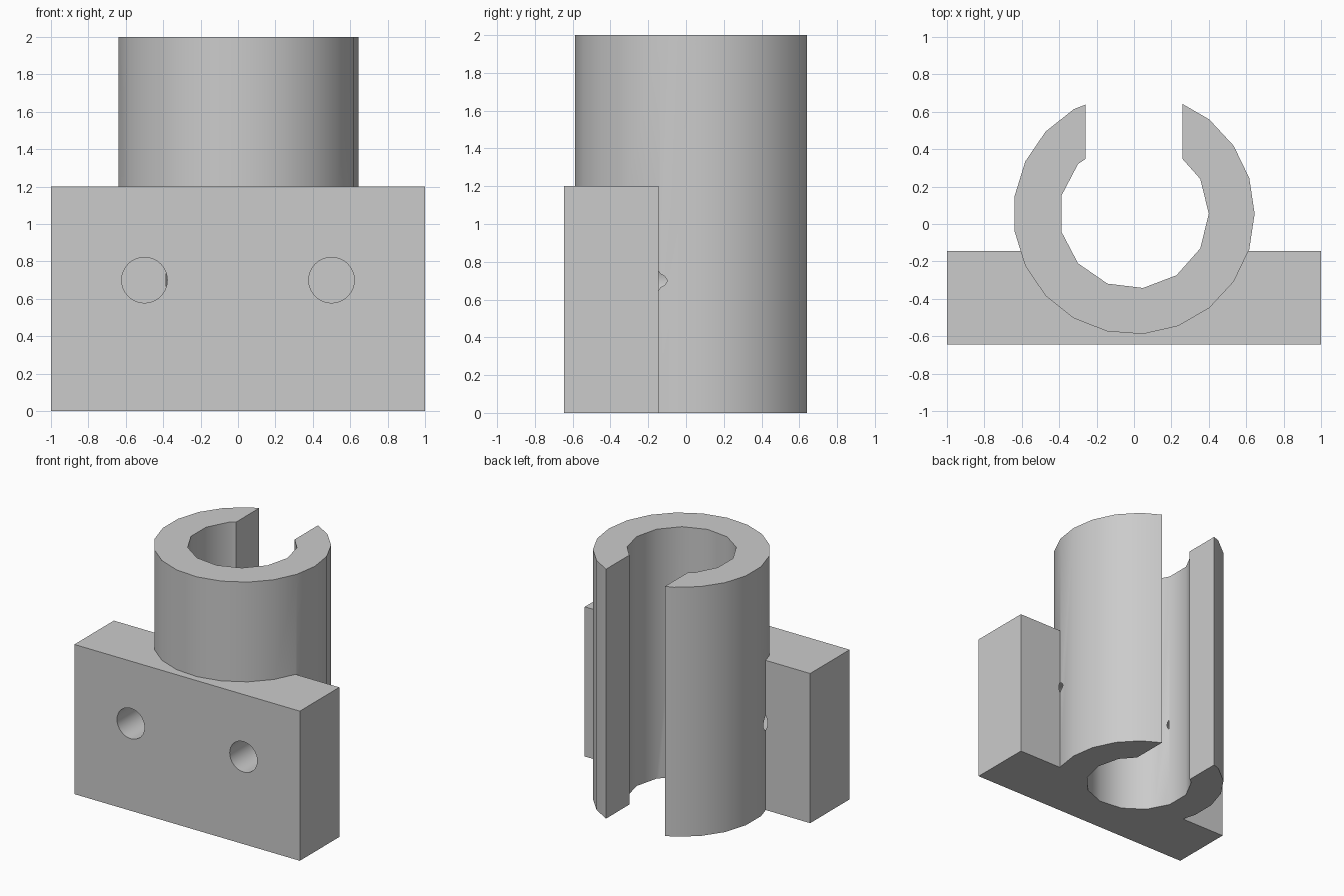
import bpy, math
from mathutils import Matrix

if "Cube" in bpy.data.objects:
    bpy.data.objects.remove(bpy.data.objects["Cube"], do_unlink=True)

grey = bpy.data.materials.new("light_grey")
grey.use_nodes = True
grey.diffuse_color = (0.6, 0.6, 0.6, 1)
grey.node_tree.nodes["Principled BSDF"].inputs["Base Color"].default_value = (0.6, 0.6, 0.6, 1)

RING_Y = 0.055      # tube axis
FRONT_Y = -0.645    # plate front


def box(name, x, y, z):
    """Box from (min, max) ranges."""
    bpy.ops.mesh.primitive_cube_add(size=1)
    ob = bpy.context.object
    ob.name = name
    size = [b - a for a, b in (x, y, z)]
    mid = [(a + b) / 2 for a, b in (x, y, z)]
    ob.data.transform(Matrix.Translation(mid) @ Matrix.Diagonal(size + [1]))
    return ob


def cylinder(name, sides, radius, depth, place):
    """Cylinder with its first corner on +x."""
    bpy.ops.mesh.primitive_cylinder_add(vertices=sides, radius=radius, depth=depth)
    ob = bpy.context.object
    ob.name = name
    ob.data.transform(place @ Matrix.Rotation(-math.pi / 2, 4, "Z"))
    return ob


def combine(target, other, operation):
    """Apply a boolean and discard the second object."""
    mod = target.modifiers.new(operation, "BOOLEAN")
    mod.operation, mod.object, mod.solver = operation, other, "EXACT"
    bpy.context.view_layer.objects.active = target
    bpy.ops.object.modifier_apply(modifier=mod.name)
    bpy.data.objects.remove(other, do_unlink=True)


# Mounting plate joined with the tube
clip = box("tube_clip_bracket", (-1, 1), (FRONT_Y, -0.145), (0, 1.2))
tube_place = Matrix.Translation((0, RING_Y, 1))
combine(clip, cylinder("tube", 21, 0.645, 2, tube_place), "UNION")

# Bore and rear slot
combine(clip, cylinder("bore", 13, 0.4, 3, tube_place), "DIFFERENCE")
combine(clip, box("slot", (-0.26, 0.26), (RING_Y, 1), (-1, 3)), "DIFFERENCE")

# Blind screw holes from the front
for side in (-1, 1):
    place = Matrix.Translation((side * 0.5, FRONT_Y + 0.25, 0.7)) @ Matrix.Rotation(math.pi / 2, 4, "X")
    combine(clip, cylinder("screw_hole", 32, 0.122, 0.7, place), "DIFFERENCE")

# Colour and shading
clip.data.materials.clear()
clip.data.materials.append(grey)
bpy.ops.object.select_all(action="DESELECT")
clip.select_set(True)
bpy.context.view_layer.objects.active = clip
bpy.ops.object.shade_smooth_by_angle(angle=math.radians(30))
